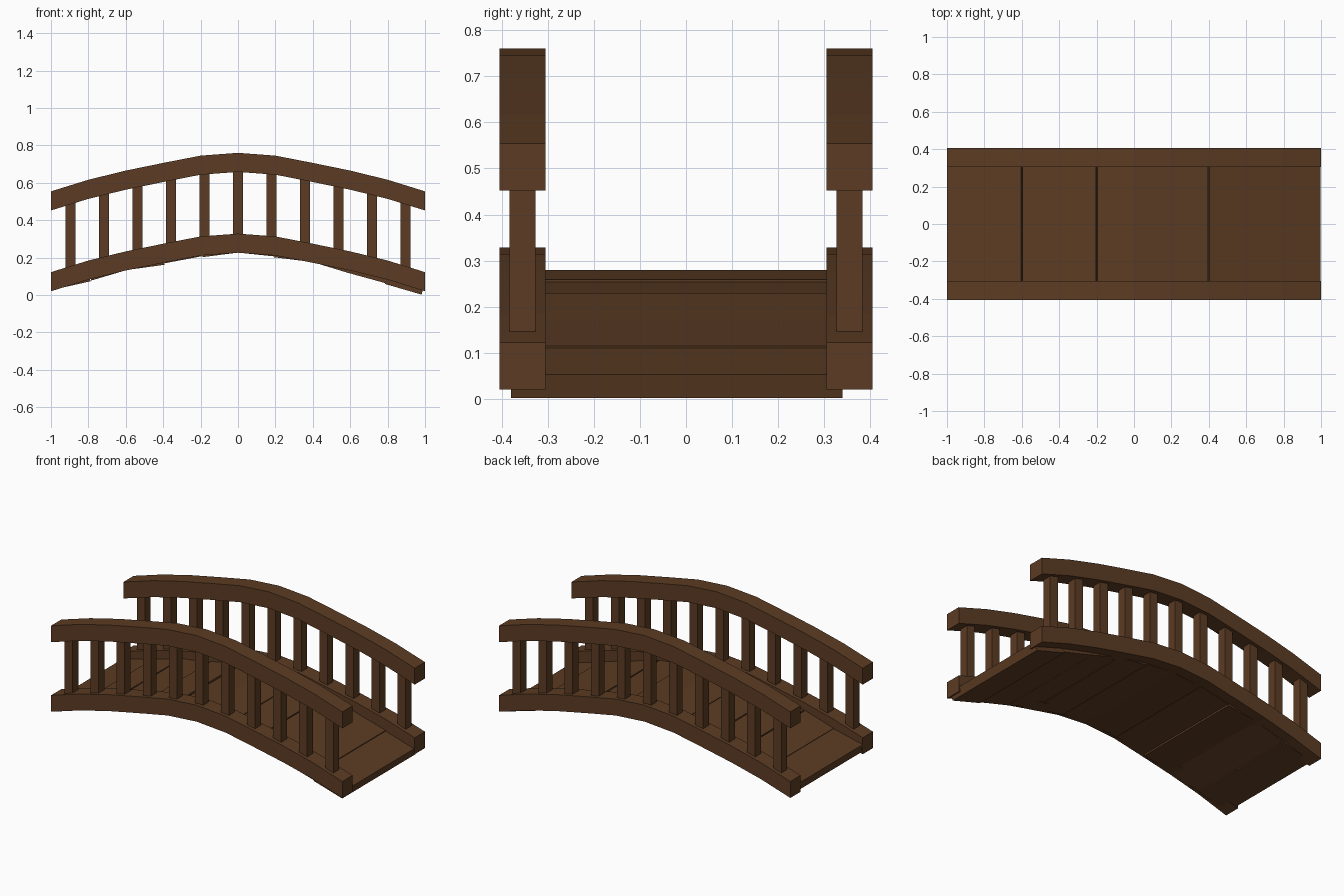
import bpy
from math import atan2, hypot
from mathutils import Matrix, Vector
import bmesh

if "Cube" in bpy.data.objects:
    bpy.data.objects.remove(bpy.data.objects["Cube"], do_unlink=True)

wood = bpy.data.materials.new("brown_wood")
wood.use_nodes = True
COLOR = (0.107, 0.045, 0.017, 1)
wood.diffuse_color = COLOR
wood.node_tree.nodes["Principled BSDF"].inputs["Base Color"].default_value = COLOR

# Arch height of the rail top, from the middle outwards in equal steps
STEP = 0.2
ARCH = [0.76, 0.745, 0.706, 0.665, 0.616, 0.554]
RAIL_DROP = 0.432
DEPTH = 0.102


def arch(x):
    t = min(abs(x) / STEP, 4.999)
    i = int(t)
    return ARCH[i] + (ARCH[i + 1] - ARCH[i]) * (t - i)


def finish(name, bm):
    bmesh.ops.recalc_face_normals(bm, faces=bm.faces)
    mesh = bpy.data.meshes.new(name)
    bm.to_mesh(mesh)
    bm.free()
    mesh.materials.append(wood)
    obj = bpy.data.objects.new(name, mesh)
    bpy.context.collection.objects.link(obj)


def box(name, center, size, angle=0):
    bm = bmesh.new()
    matrix = (Matrix.Translation(center) @ Matrix.Rotation(-angle, 4, 'Y')
              @ Matrix.Diagonal((*size, 1)))
    bmesh.ops.create_cube(bm, size=1, matrix=matrix)
    finish(name, bm)


def arched_beam(name, y, drop):
    # sweep a square section along the arch
    bm = bmesh.new()
    rings = []
    for i in range(-5, 6):
        x, top = i * STEP, ARCH[abs(i)] - drop
        rings.append([bm.verts.new((x, y + dy, z)) for dy, z in (
            (-0.05, top), (0.05, top), (0.05, top - DEPTH), (-0.05, top - DEPTH))])
    for a, b in zip(rings, rings[1:]):
        for k in range(4):
            n = (k + 1) % 4
            bm.faces.new((a[k], a[n], b[n], b[k]))
    bm.faces.new(rings[0])
    bm.faces.new(rings[-1])
    finish(name, bm)


# Handrails, side beams and posts on both sides
for side, s in (("front", -1), ("back", 1)):
    arched_beam(side + "_handrail", s * 0.355, 0)
    arched_beam(side + "_side_beam", s * 0.355, RAIL_DROP)
    for i in range(-5, 6):
        x = i * 0.179
        low, high = arch(x) - RAIL_DROP - 0.02, arch(x) - DEPTH + 0.02
        box(f"{side}_post_{i + 6}", (x, s * 0.355, (low + high) / 2),
            (0.055, 0.056, high - low))

# Deck planks, each laid at a slightly uneven slope: top heights at both ends
PLANKS = [(0.08, 0.125), (0.128, 0.186), (0.187, 0.214), (0.222, 0.259), (0.255, 0.28),
          (0.28, 0.259), (0.254, 0.23), (0.23, 0.17), (0.17, 0.115), (0.11, 0.053)]
THICK = 0.053
GAPS = (2, 4, 7)
for i, (z0, z1) in enumerate(PLANKS):
    x0 = -1 + i * STEP + (0.004 if i in GAPS else 0)
    x1 = -1 + (i + 1) * STEP - (0.004 if i + 1 in GAPS or i == 9 else 0)
    angle = atan2(z1 - z0, x1 - x0)
    normal = Vector((z0 - z1, 0, x1 - x0)).normalized()
    center = Vector(((x0 + x1) / 2, -0.02, (z0 + z1) / 2)) - normal * THICK / 2
    box(f"deck_plank_{i + 1}", center, (hypot(x1 - x0, z1 - z0), 0.72, THICK), angle)
